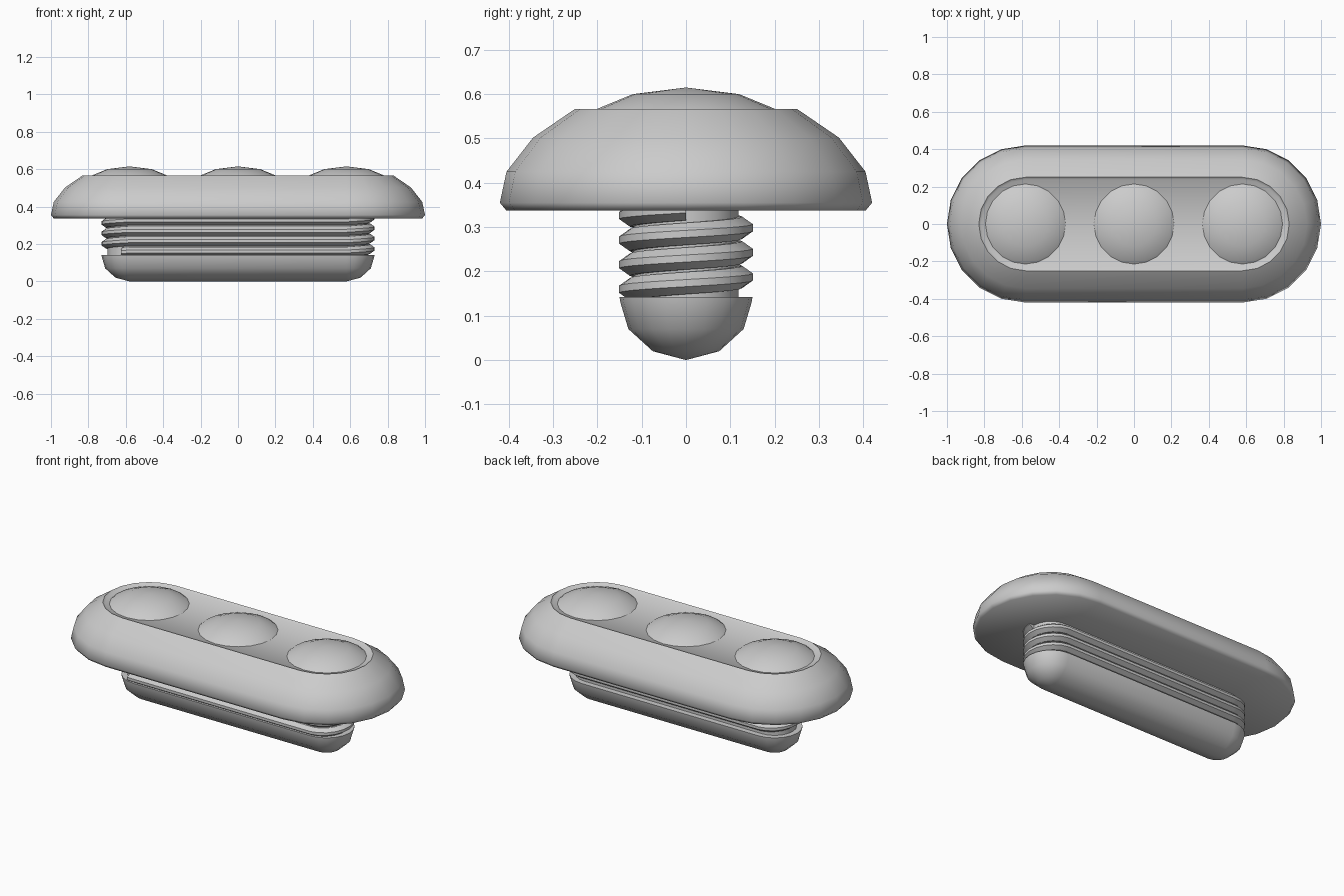
import bpy, bmesh, math

if "Cube" in bpy.data.objects:
    bpy.data.objects.remove(bpy.data.objects["Cube"])

SEG = 20          # sides of each rounded end
HALF = 0.58       # half length of the straight middle

grey = bpy.data.materials.new("plain_grey")
grey.diffuse_color = (0.6, 0.6, 0.6, 1)
grey.use_nodes = True
grey.node_tree.nodes["Principled BSDF"].inputs["Base Color"].default_value = grey.diffuse_color


def outline(stretch):
    """Unit directions around a circle, split at +-90 degrees and pulled apart along x."""
    pts = []
    for i in range(SEG):
        a = 2 * math.pi * i / SEG
        c, s = math.cos(a), math.sin(a)
        if abs(c) < 1e-6 and stretch:
            first = 1 if s > 0 else -1
            pts += [(0, s, first * stretch), (0, s, -first * stretch)]
        else:
            pts.append((c, s, math.copysign(stretch, c)))
    return pts


def finish(name, bm, angle):
    bmesh.ops.remove_doubles(bm, verts=bm.verts, dist=1e-5)
    bmesh.ops.recalc_face_normals(bm, faces=bm.faces)
    mesh = bpy.data.meshes.new(name)
    bm.to_mesh(mesh)
    bm.free()
    mesh.materials.append(grey)
    ob = bpy.data.objects.new(name, mesh)
    bpy.context.collection.objects.link(ob)
    bpy.ops.object.select_all(action='DESELECT')
    ob.select_set(True)
    bpy.context.view_layer.objects.active = ob
    bpy.ops.object.shade_smooth_by_angle(angle=math.radians(angle))
    return ob


def bridge(bm, a, b, closed=True):
    n = len(a)
    for i in range(n if closed else n - 1):
        j = (i + 1) % n
        vs = []
        for v in (a[i], a[j], b[j], b[i]):
            if not any((v.co - w.co).length < 1e-6 for w in vs):
                vs.append(v)
        if len(vs) > 2:
            bm.faces.new(vs)


def loft(name, profile, stretch=HALF, cx=0, angle=40):
    """Sweep an (r, z) profile round a circle or a stretched circle."""
    bm = bmesh.new()
    path = outline(stretch)
    rings = [[bm.verts.new((cx + o + r * c, r * s, z)) for c, s, o in path]
             for r, z in profile]
    for a, b in zip(rings, rings[1:]):
        bridge(bm, a, b)
    return finish(name, bm, angle)


# head with a slightly sunken top
loft("head", [(0, .337), (.405, .337), (.42, .355), (.405, .425), (.345, .502),
              (.25, .567), (.237, .556), (0, .556)], angle=53)

# three shallow domes on the head
for label, x in (("left", -HALF), ("middle", 0), ("right", HALF)):
    loft("dome_" + label, [(.222, .55), (.2, .567), (.12, .6), (0, .615)], 0, x)

# core and rounded tip
loft("core", [(0, .13), (.118, .13), (.118, .35), (0, .35)])
loft("tip", [(0, 0), (.075, .02), (.13, .07), (.148, .13), (.15, .142), (0, .142)])

# thread: a stretched helix, with the straight runs level between its ends
PITCH = 0.0555
SECTION = [(.10, -.025), (.127, -.025), (.151, -.008),
           (.151, .008), (.127, .025), (.10, .025)]
bm = bmesh.new()
rings = []
for k in range(-6, 61):
    a = 2 * math.pi * k / SEG
    c, s = math.cos(a), math.sin(a)
    z0 = .157 + PITCH * (k + 6) / SEG
    if abs(c) < 1e-6:
        first = 1 if s > 0 else -1
        offsets = (first * HALF, -first * HALF)
    else:
        offsets = (math.copysign(HALF, c),)
    for o in offsets:
        rings.append([bm.verts.new((o + r * c, r * s, z0 + z)) for r, z in SECTION])
for a, b in zip(rings, rings[1:]):
    bridge(bm, a, b)
bm.faces.new(rings[0])
bm.faces.new(rings[-1])
finish("thread", bm, 30)
